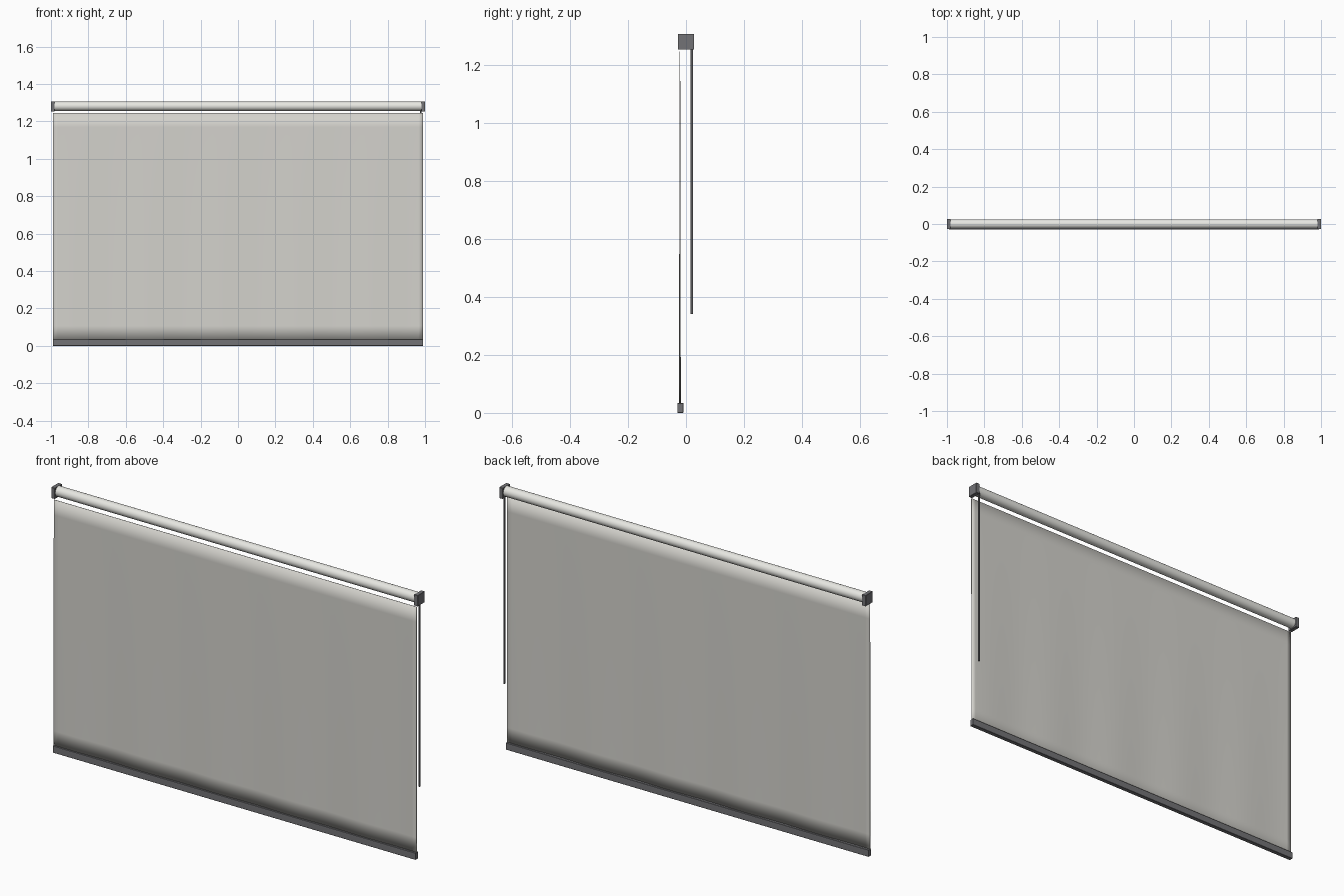
import bpy, bmesh, math

if "Cube" in bpy.data.objects:
    bpy.data.objects.remove(bpy.data.objects["Cube"])


def colour(name, rgb):
    m = bpy.data.materials.new(name)
    m.diffuse_color = (*rgb, 1)
    m.use_nodes = True
    m.node_tree.nodes["Principled BSDF"].inputs["Base Color"].default_value = m.diffuse_color
    return m


LIGHT = colour("light_tube", (0.80, 0.80, 0.76))
CLOTH = colour("cloth", (0.66, 0.65, 0.61))
DARK = colour("dark_grey", (0.17, 0.17, 0.18))


def box(name, x, y, z, mat, bevel=0.001):
    bpy.ops.mesh.primitive_cube_add(
        size=1, location=[(a + b) / 2 for a, b in (x, y, z)])
    ob = bpy.context.object
    ob.name = name
    ob.scale = [b - a for a, b in (x, y, z)]
    bpy.ops.object.transform_apply(location=False, rotation=False, scale=True)
    b = ob.modifiers.new("bevel", 'BEVEL')
    b.width, b.segments = bevel, 1
    ob.data.materials.append(mat)
    return ob


def rod(name, r, length, loc, rot, mat, sides):
    bpy.ops.mesh.primitive_cylinder_add(
        vertices=sides, radius=r, depth=length, location=loc, rotation=rot)
    ob = bpy.context.object
    ob.name = name
    ob.data.materials.append(mat)
    bpy.ops.object.shade_smooth_by_angle()
    return ob


# roller tube between two end brackets
rod("roller_tube", 0.025, 1.97, (0, 0, 1.281), (0, math.pi / 2, 0), LIGHT, 32)
for side, label in ((-1, "left"), (1, "right")):
    xs = sorted((side * 0.98, side * 1.0))
    box(label + "_bracket", xs, (-0.028, 0.028), (1.252, 1.306), DARK)

# hanging fabric: fine sheet with gentle waves growing towards the hem
Y, Z0, Z1, NX, NZ = -0.021, 0.03, 1.245, 80, 16
bm = bmesh.new()
rows = []
for j in range(NZ + 1):
    t = j / NZ
    row = []
    for i in range(NX + 1):
        x = -0.99 + 1.98 * i / NX
        wave = 0.0022 * (1 - t) * math.sin(5 * math.pi * x)
        row.append(bm.verts.new((x, Y + wave, Z0 + (Z1 - Z0) * t)))
    rows.append(row)
for a, b in zip(rows, rows[1:]):
    for i in range(NX):
        bm.faces.new((a[i], a[i + 1], b[i + 1], b[i]))
me = bpy.data.meshes.new("fabric")
bm.to_mesh(me)
bm.free()
fabric = bpy.data.objects.new("fabric", me)
bpy.context.collection.objects.link(fabric)
me.materials.append(CLOTH)
for p in me.polygons:
    p.use_smooth = True
s = fabric.modifiers.new("thickness", 'SOLIDIFY')
s.thickness, s.offset = 0.002, 0

# weighted bottom rail
box("bottom_rail", (-0.99, 0.99), (-0.03, -0.009), (0, 0.034), DARK)

# pull cord hanging behind the fabric on the right
rod("pull_cord", 0.004, 0.92, (0.977, 0.02, 0.80), (0, 0, 0), DARK, 12)
